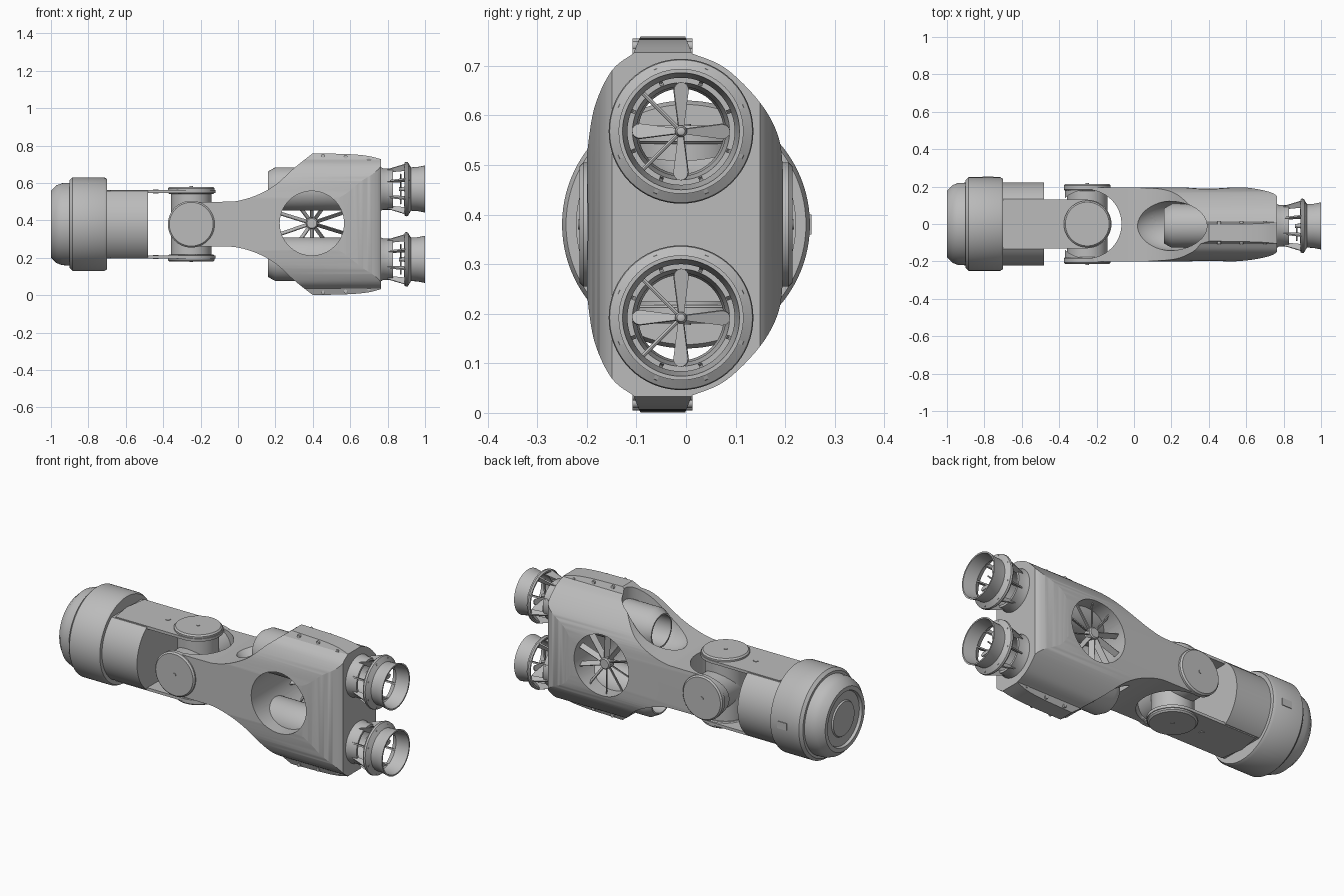
import bpy, bmesh
from math import sin, cos, pi, radians, hypot
from mathutils import Matrix, Vector

if "Cube" in bpy.data.objects:
    bpy.data.objects.remove(bpy.data.objects["Cube"])

MID = 0.38          # height of the long axis
DUCT_Y, DUCT_OFF = -0.01, 0.188

grey = bpy.data.materials.new("hull_grey")
grey.use_nodes = True
grey.diffuse_color = (0.5, 0.5, 0.5, 1)
grey.node_tree.nodes["Principled BSDF"].inputs["Base Color"].default_value = grey.diffuse_color


def finish(name, bm, angle=30):
    bmesh.ops.recalc_face_normals(bm, faces=bm.faces)
    mesh = bpy.data.meshes.new(name)
    bm.to_mesh(mesh)
    bm.free()
    mesh.materials.append(grey)
    ob = bpy.data.objects.new(name, mesh)
    bpy.context.collection.objects.link(ob)
    smooth(ob, angle)
    return ob


def smooth(ob, angle=30):
    bpy.ops.object.select_all(action='DESELECT')
    ob.select_set(True)
    bpy.context.view_layer.objects.active = ob
    bpy.ops.object.shade_smooth_by_angle(angle=radians(angle))


def prism(name, pts, axis, lo, hi):
    """Extrude a flat outline along an axis."""
    place = {'x': lambda a, b, t: (t, a, b),
             'y': lambda a, b, t: (a, t, b),
             'z': lambda a, b, t: (a, b, t)}[axis]
    bm = bmesh.new()
    rings = [[bm.verts.new(place(a, b, t)) for a, b in pts] for t in (lo, hi)]
    for ring in rings:
        bm.faces.new(ring)
    for i in range(len(pts)):
        j = (i + 1) % len(pts)
        bm.faces.new((rings[0][i], rings[0][j], rings[1][j], rings[1][i]))
    return finish(name, bm)


def lathe(name, profile, axis='x', at=(0, 0, 0), seg=64, closed=False):
    """Spin (distance, radius) points round an axis; closed joins the ends."""
    bm = bmesh.new()
    rings = []
    for d, r in profile:
        if r == 0:
            rings.append([bm.verts.new((0, 0, d))] * seg)
        else:
            rings.append([bm.verts.new((r * cos(2 * pi * k / seg), r * sin(2 * pi * k / seg), d))
                          for k in range(seg)])
    pairs = list(zip(rings, rings[1:]))
    if closed:
        pairs.append((rings[-1], rings[0]))
    for a, b in pairs:
        for k in range(seg):
            m = (k + 1) % seg
            quad = list(dict.fromkeys((a[k], a[m], b[m], b[k])))
            bm.faces.new(quad)
    turn = {'x': Matrix.Rotation(pi / 2, 4, 'Y'),
            'y': Matrix.Rotation(-pi / 2, 4, 'X'),
            'z': Matrix.Identity(4)}[axis]
    bm.transform(Matrix.Translation(at) @ turn)
    return finish(name, bm)


def rod(name, lo, hi, r, axis, at, bevel=0.0, seg=48):
    pts = [(lo, 0), (lo, r - bevel), (lo + bevel, r), (hi - bevel, r), (hi, r - bevel), (hi, 0)]
    return lathe(name, list(dict.fromkeys(pts)), axis, at, seg)


def boolean(ob, cutter, op='DIFFERENCE'):
    mod = ob.modifiers.new("cut", 'BOOLEAN')
    mod.object, mod.operation, mod.solver = cutter, op, 'EXACT'
    bpy.ops.object.select_all(action='DESELECT')
    bpy.context.view_layer.objects.active = ob
    bpy.ops.object.modifier_apply(modifier=mod.name)
    bpy.data.objects.remove(cutter)


def curve(pts, n=6):
    """Smooth run through a few points."""
    p = [Vector(q) for q in [pts[0], *pts, pts[-1]]]
    out = []
    for a, b, c, d in zip(p, p[1:], p[2:], p[3:]):
        for k in range(n):
            t = k / n
            out.append(tuple(0.5 * (2 * b + (c - a) * t + (2 * a - 5 * b + 4 * c - d) * t * t
                                    + (3 * b - a - 3 * c + d) * t ** 3)))
    return out + [tuple(pts[-1])]


def mirrored(top):
    return [(a, MID + h) for a, h in top] + [(a, MID - h) for a, h in reversed(top)]


# Main hull: side outline, cross-section and plan intersected
nose = [(-0.25 - 0.12 * cos(a * pi / 20), 0.12 * sin(a * pi / 20) + 0.001) for a in range(10)]
flank = curve([(-0.25, 0.12), (-0.08, 0.12), (0.0, 0.125), (0.1, 0.155), (0.2, 0.21), (0.3, 0.3), (0.4, 0.379)])
deck = curve([(0.42, 0.379), (0.6, 0.374), (0.7, 0.364), (0.765, 0.347)])
hull = prism("hull", mirrored(nose + flank + deck), 'y', -0.3, 0.3)
left = curve([(-0.2, 0.14), (-0.185, 0.235), (-0.15, 0.31), (-0.106, 0.345)])
right = curve([(0.012, 0.345), (0.08, 0.315), (0.15, 0.245), (0.187, 0.175), (0.196, 0.1)])
section = left + [(-0.094, 0.375), (-0.085, 0.39), (-0.005, 0.39), (0.0, 0.375)] + right
boolean(hull, prism("section", mirrored(section), 'x', -0.5, 0.9), 'INTERSECT')
edge = curve([(0.45, 0.205), (0.6, 0.195), (0.7, 0.178), (0.745, 0.163), (0.77, 0.145)])
plan = [(-0.5, 0.205)] + edge
plan += [(x, -y) for x, y in reversed(plan)]
boolean(hull, prism("plan", plan, 'z', -0.2, 1), 'INTERSECT')

# Fork opening, fan well, duct bores and intake scoops
boolean(hull, rod("fork_gap", -0.3, 0.3, 0.183, 'z', (-0.25, 0, MID), seg=64))
boolean(hull, rod("fan_well", -0.4, 0.4, 0.172, 'y', (0.395, 0, 0.385), seg=64))
for s in (1, -1):
    boolean(hull, rod("bore", 0.1, 0.9, 0.106, 'x', (0, DUCT_Y, MID + s * DUCT_OFF)))
    bm = bmesh.new()
    bmesh.ops.create_uvsphere(bm, u_segments=48, v_segments=24, radius=1)
    for v in bm.verts:
        r = hypot(v.co.x, v.co.y)
        if v.co.z > 0.01 and r > 0.01:
            v.co.x, v.co.y = v.co.x / r, v.co.y / r
        if v.co.z > 0.01:
            v.co.z *= 4
    bm.transform(Matrix.Translation((0.185, DUCT_Y, MID + s * 0.205)) @ Matrix.Diagonal((0.205, 0.132, 0.13 * s, 1)))
    boolean(hull, finish("scoop", bm))
smooth(hull)

# Ridge bolts
for s in (1, -1):
    for x, h in ((0.455, 0.365), (0.575, 0.36), (0.7, 0.345)):
        for y in (-0.1, 0.005):
            rod("ridge_bolt", -0.008, 0.008, 0.01, 'y', (x, y, MID + s * h), seg=16)

# Side fan
rod("fan_hub", -0.025, 0.025, 0.032, 'y', (0.395, 0.145, 0.385), 0.006)
for k in range(10):
    bm = bmesh.new()
    bmesh.ops.create_cube(bm, size=1)
    bm.transform(Matrix.Translation((0.395, 0.145, 0.385)) @ Matrix.Rotation(k * pi / 5 + 0.3, 4, 'Y')
                 @ Matrix.Translation((0.1, 0, 0)) @ Matrix.Rotation(radians(60), 4, 'X')
                 @ Matrix.Diagonal((0.15, 0.005, 0.032, 1)))
    finish("fan_blade", bm)

# Thrusters
for s in (1, -1):
    at = Vector((0, DUCT_Y, MID + s * DUCT_OFF))
    lathe("duct", [(0.16, 0.094), (0.2, 0.116), (0.766, 0.116), (0.775, 0.111), (0.83, 0.111),
                   (0.83, 0.098), (0.78, 0.09), (0.16, 0.086)], 'x', at, closed=True)
    lathe("nozzle", [(0.89, 0.14), (0.898, 0.146), (0.908, 0.144), (0.925, 0.116), (0.96, 0.118),
                     (1.0, 0.126), (1.0, 0.118), (0.925, 0.108), (0.89, 0.132)], 'x', at, closed=True)
    for k in range(8):
        fin = prism("nozzle_fin", [(0.8, 0.108), (0.8, 0.114), (0.89, 0.143), (0.915, 0.135),
                                   (0.925, 0.11), (0.83, 0.1)], 'y', -0.004, 0.004)
        fin.data.transform(Matrix.Translation(at) @ Matrix.Rotation((k + 0.5) * pi / 4, 4, 'X'))
    lathe("propeller_hub", [(0.86, 0), (0.86, 0.011), (0.905, 0.012), (0.915, 0.008), (0.918, 0)], 'x', at, 24)
    tip = [(0.022 * cos(a * pi / 8), 0.083 + 0.016 * sin(a * pi / 8)) for a in range(9)]
    tip = [(0.7 * y, z) for y, z in tip]
    for k in range(4):
        blade = prism("propeller_blade", [(-0.005, 0.005), (0.005, 0.005)] + tip, 'x', -0.003, 0.003)
        blade.data.transform(Matrix.Translation(at + Vector((0.895, 0, 0)))
                             @ Matrix.Rotation(k * pi / 2, 4, 'X') @ Matrix.Rotation(0.3, 4, 'Z'))
    for a in (45, 135):
        strut = rod("propeller_strut", 0, 0.112, 0.004, 'z', (0, 0, 0), seg=12)
        strut.data.transform(Matrix.Translation(at + Vector((0.87, 0, 0))) @ Matrix.Rotation(radians(a), 4, 'X'))

# Universal joint
for axis in 'yz':
    rod("joint_core", -0.18, 0.18, 0.108, axis, (-0.25, 0, MID))
    reach = 0.2 if axis == 'z' else 0.215
    for s in (1, -1):
        c = s * (reach - 0.019)
        at = Vector((-0.25, 0, MID)) + (Vector((0, c, 0)) if axis == 'y' else Vector((0, 0, c)))
        rod("joint_cap", -0.019, 0.019, 0.125, axis, at, 0.008, 64)
        pin = at + (at - Vector((-0.25, 0, MID))).normalized() * 0.019
        rod("joint_pin", -0.003, 0.003, 0.01, axis, pin, seg=16)

# Arm plates from the drum to the joint
arc = [(-0.25 + 0.13 * sin(a * pi / 24), 0.13 * cos(a * pi / 24)) for a in range(25)]
for s in (1, -1):
    z = MID + s * 0.175
    prism("arm_plate", [(-0.68, -0.13), (-0.7, 0), (-0.68, 0.13)] + arc, 'z', z - 0.008, z + 0.008)
    rod("arm_bolt", -0.011, 0.011, 0.014, 'z', (-0.44, 0, z), seg=20)

# Rear drum: flat-sided barrel, collar and stepped end cap
barrel = rod("drum_barrel", -0.75, -0.48, 0.222, 'x', (0, 0, MID), seg=96)
flat = [(-0.3, MID - 0.177), (0.3, MID - 0.177), (0.3, MID + 0.177), (-0.3, MID + 0.177)]
boolean(barrel, prism("flats", flat, 'x', -0.8, -0.4), 'INTERSECT')
smooth(barrel)
lathe("drum_collar", [(-0.9, 0), (-0.9, 0.235), (-0.885, 0.25), (-0.715, 0.25), (-0.7, 0.242), (-0.7, 0)],
      'x', (0, 0, MID), 96)
lathe("drum_cap", [(-0.88, 0), (-0.88, 0.222), (-0.94, 0.219), (-0.97, 0.208), (-1.0, 0.178), (-1.0, 0.155),
                   (-0.985, 0.15), (-0.985, 0.1), (-0.993, 0.095), (-0.993, 0)], 'x', (0, 0, MID), 96)
latch = [(-0.81, MID - 0.02), (-0.75, MID - 0.02), (-0.75, MID + 0.02), (-0.81, MID + 0.02)]
prism("collar_latch", latch, 'y', 0.24, 0.253)
